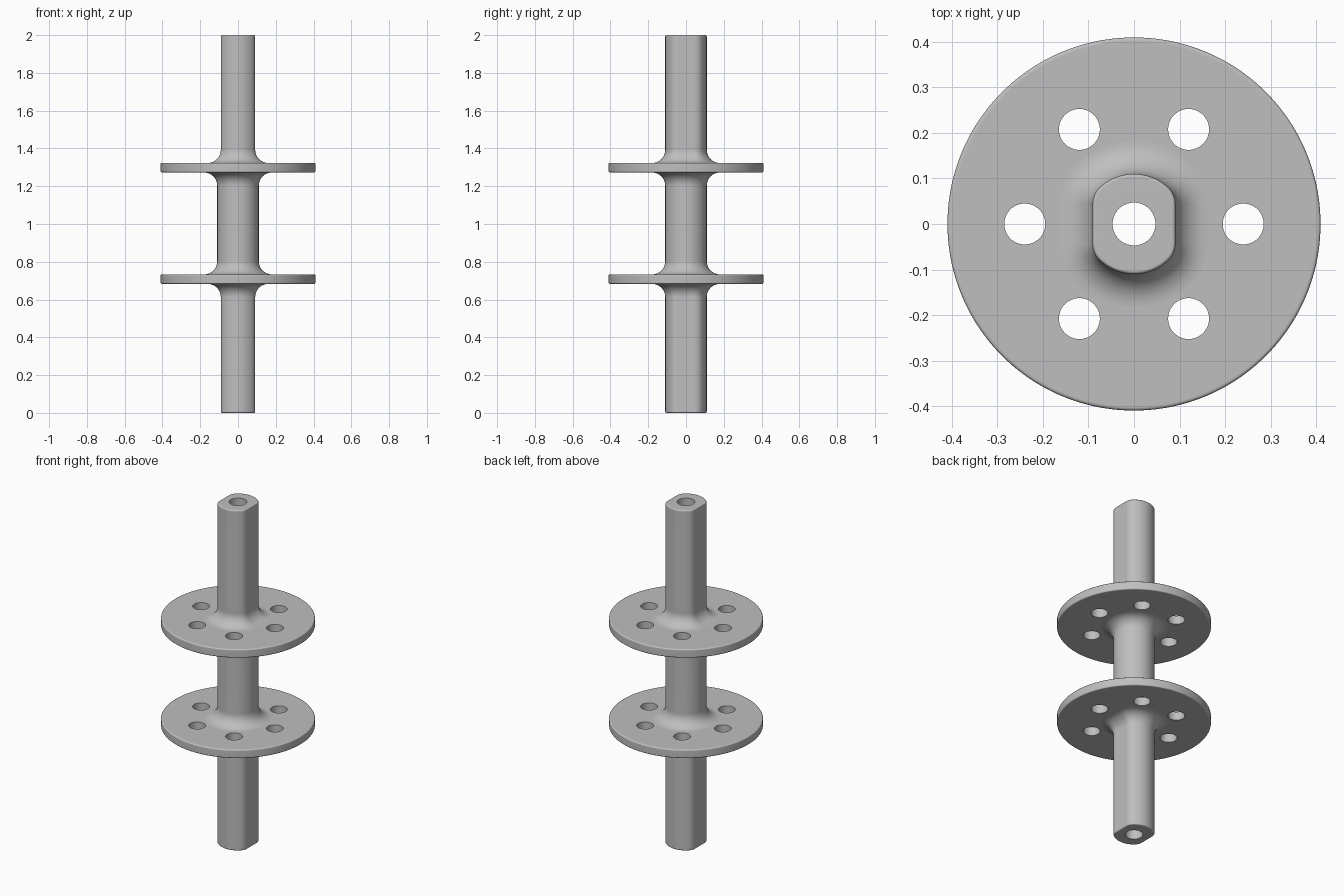
import bpy, bmesh, math
from mathutils import Vector, Matrix

cube = bpy.data.objects.get("Cube")
if cube:
    bpy.data.objects.remove(cube, do_unlink=True)

SIDES = 128
SHAFT_R, FLAT_X, CORNER = 0.11, 0.091, 0.05
DISC_R, DISC_HALF, FILLET, BEVEL = 0.41, 0.025, 0.07, 0.007
BORE_R, HOLE_R, HOLE_RING = 0.047, 0.045, 0.24
DISC_Z = (0.708, 1.298)
TOP = 2.0

grey = bpy.data.materials.new("grey_metal")
grey.use_nodes = True
colour = (0.52, 0.52, 0.52, 1)
grey.diffuse_color = colour
grey.node_tree.nodes["Principled BSDF"].inputs["Base Color"].default_value = colour


def round_section(radius):
    return lambda n: n * radius


def flat_section(offset):
    """Round shaft with two softened flats, grown outward by offset."""
    core_r, core_x = SHAFT_R - CORNER, FLAT_X - CORNER
    core_y = math.sqrt(core_r ** 2 - core_x ** 2)

    def point(n):
        core = n * core_r
        if abs(core.x) > core_x:
            core = Vector((math.copysign(core_x, n.x), math.copysign(core_y, n.y)))
        return core + n * (CORNER + offset)
    return point


def arc(steps=10):
    return [math.pi / 2 * i / steps for i in range(steps + 1)]


def fillet(make, face_z, side):
    """Rings from the shaft wall out onto a disc face; side is +1 above it."""
    rings = [(make(FILLET * (1 - math.cos(a))), face_z + side * FILLET * (1 - math.sin(a)))
             for a in arc()]
    return rings + [(make(FILLET + 0.004), face_z)]


def rim(z):
    """Rounded disc rim, from the lower face to the upper face."""
    rings = []
    for side in (-1, 1):
        part = [(round_section(DISC_R - BEVEL * (1 - math.sin(a))),
                 z + side * (DISC_HALF - BEVEL * (1 - math.cos(a)))) for a in arc(4)]
        part.insert(0, (round_section(DISC_R - BEVEL - 0.004), z + side * DISC_HALF))
        rings += part if side < 0 else part[::-1]
    return rings


def round_shaft(offset):
    return round_section(SHAFT_R + offset)


# Outer surface from bottom to top, then back down through the bore
end = [(flat_section(-BEVEL * (1 - math.sin(a))), BEVEL * (1 - math.cos(a))) for a in arc(4)]
low, high = DISC_Z
rings = end[:]
rings += fillet(flat_section, low - DISC_HALF, -1) + rim(low)
rings += fillet(round_shaft, low + DISC_HALF, 1)[::-1]
rings += fillet(round_shaft, high - DISC_HALF, -1) + rim(high)
rings += fillet(flat_section, high + DISC_HALF, 1)[::-1]
rings += [(section, TOP - z) for section, z in reversed(end)]
rings += [(round_section(BORE_R), TOP), (round_section(BORE_R), 0)]

normals = [Vector((math.cos(a), math.sin(a))) for a in
           (2 * math.pi * (i + 0.5) / SIDES for i in range(SIDES))]
bm = bmesh.new()
loops = [[bm.verts.new((*section(n), z)) for n in normals] for section, z in rings]
for a, b in zip(loops, loops[1:] + loops[:1]):
    for i in range(SIDES):
        j = (i + 1) % SIDES
        bm.faces.new((a[i], a[j], b[j], b[i]))
bmesh.ops.recalc_face_normals(bm, faces=bm.faces)
mesh = bpy.data.meshes.new("flanged_shaft")
bm.to_mesh(mesh)
bm.free()
mesh.materials.append(grey)
shaft = bpy.data.objects.new("flanged_shaft", mesh)
bpy.context.collection.objects.link(shaft)

# Six bolt holes through both discs
bm = bmesh.new()
for k in range(6):
    a = k * math.pi / 3
    spot = (HOLE_RING * math.cos(a), HOLE_RING * math.sin(a), (low + high) / 2)
    bmesh.ops.create_cone(bm, cap_ends=True, segments=48, radius1=HOLE_R, radius2=HOLE_R,
                          depth=0.8, matrix=Matrix.Translation(spot))
cut_mesh = bpy.data.meshes.new("bolt_hole_cutter")
bm.to_mesh(cut_mesh)
bm.free()
cut_mesh.materials.append(grey)
cutter = bpy.data.objects.new("bolt_hole_cutter", cut_mesh)
cutter.hide_render = True
bpy.context.collection.objects.link(cutter)

cut = shaft.modifiers.new("bolt_holes", 'BOOLEAN')
cut.operation = 'DIFFERENCE'
cut.solver = 'EXACT'
cut.object = cutter
for obj in bpy.context.selected_objects:
    obj.select_set(False)
bpy.context.view_layer.objects.active = shaft
shaft.select_set(True)
bpy.ops.object.modifier_apply(modifier=cut.name)
bpy.data.objects.remove(cutter, do_unlink=True)

# Smooth curves with crisp hole edges
bpy.ops.object.shade_smooth_by_angle(angle=math.radians(35))
weighted = shaft.modifiers.new("even_shading", 'WEIGHTED_NORMAL')
weighted.keep_sharp = True
